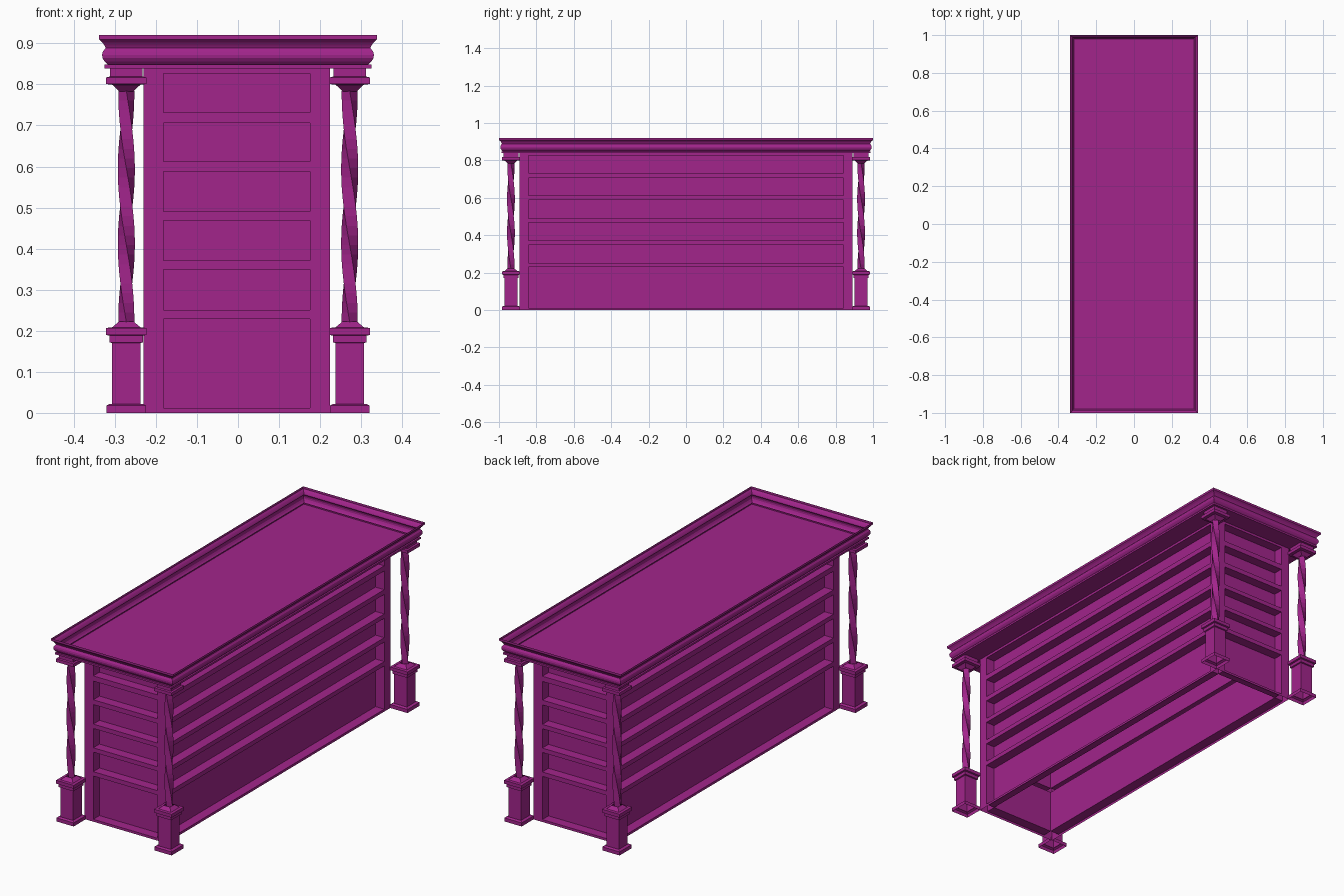
import bpy, bmesh
from math import sin, cos, pi, radians
from mathutils import Vector

if "Cube" in bpy.data.objects:
    bpy.data.objects.remove(bpy.data.objects["Cube"])

purple = bpy.data.materials.new("purple_paint")
purple.diffuse_color = (0.36, 0.018, 0.26, 1)
purple.use_nodes = True
purple.node_tree.nodes["Principled BSDF"].inputs["Base Color"].default_value = purple.diffuse_color


def finish(bm, name):
    """Turn a bmesh into a named, coloured object."""
    bmesh.ops.remove_doubles(bm, verts=bm.verts, dist=1e-5)
    mesh = bpy.data.meshes.new(name)
    bm.to_mesh(mesh)
    bm.free()
    mesh.materials.append(purple)
    obj = bpy.data.objects.new(name, mesh)
    bpy.context.collection.objects.link(obj)
    return obj


def loft(bm, rings):
    """Skin a stack of counter-clockwise rings, lowest first."""
    loops = [[bm.verts.new(p) for p in ring] for ring in rings]
    for lo, hi in zip(loops, loops[1:]):
        n = len(lo)
        for i in range(n):
            j = (i + 1) % n
            bm.faces.new((lo[i], lo[j], hi[j], hi[i]))
    return loops


def rect(hx, hy, z):
    return [(-hx, -hy, z), (hx, -hy, z), (hx, hy, z), (-hx, hy, z)]


# Cabinet body: thin shell, six shelf recesses on every side, open underneath
HX, HY, MARGIN, DEPTH, TOP = 0.227, 0.89, 0.049, 0.049, 0.839
levels = [0, 0.012, 0.229, 0.251, 0.349, 0.371, 0.468, 0.49,
          0.588, 0.612, 0.706, 0.732, 0.827, TOP]
bm = bmesh.new()


def side(normal, half, reach):
    n = Vector(normal)
    t = Vector((0, 0, 1)).cross(n)

    def corners(u0, u1, z0, z1, d):
        return [n * (reach - d) + t * u + Vector((0, 0, z))
                for u, z in ((u0, z0), (u1, z0), (u1, z1), (u0, z1))]

    def quad(pts):
        bm.faces.new([bm.verts.new(p) for p in pts])

    us = [-half, MARGIN - half, half - MARGIN, half]
    for row, (z0, z1) in enumerate(zip(levels, levels[1:])):
        for col, (u0, u1) in enumerate(zip(us, us[1:])):
            p = corners(u0, u1, z0, z1, 0)
            if col == 1 and row % 2:
                q = corners(u0, u1, z0, z1, DEPTH)
                quad(q)
                for i in range(4):
                    j = (i + 1) % 4
                    quad((p[i], p[j], q[j], q[i]))
            else:
                quad(p)


for s in (-1, 1):
    side((0, s, 0), HX, HY)
    side((s, 0, 0), HY, HX)
body = finish(bm, "cabinet_body")
body.location.x = -0.003

# Cornice: moulded sheet around a sunken top panel
profile = [(0.325, 0.839), (0.325, 0.848), (0.318, 0.849), (0.325, 0.856),
           (0.330, 0.864), (0.331, 0.872), (0.329, 0.880), (0.322, 0.889),
           (0.325, 0.895), (0.330, 0.902), (0.338, 0.909), (0.338, 0.920)]
bm = bmesh.new()
loops = loft(bm, [rect(x, x + 0.662, z) for x, z in profile])
bm.faces.new(loops[0][::-1])
finish(bm, "cornice_and_top")

# Column: square pedestal, twisted square shaft, square capital
pedestal = [(0.048, 0), (0.048, 0.018), (0.040, 0.022), (0.035, 0.022),
            (0.035, 0.170), (0.041, 0.172), (0.041, 0.188), (0.049, 0.190),
            (0.049, 0.207), (0.035, 0.208), (0.017, 0.223)]
capital = [(0.017, 0.783), (0.034, 0.799), (0.049, 0.801), (0.049, 0.817),
           (0.040, 0.819), (0.040, 0.839)]
bm = bmesh.new()
for part in (pedestal, capital):
    loft(bm, [rect(r, r, z) for r, z in part])
steps, z0, z1 = 24, 0.221, 0.784
shaft = []
for k in range(steps + 1):
    f = k / steps
    r = 0.0195 + 0.0015 * sin(pi * f)
    a = -radians(270) * f
    shaft.append([(r * cos(a + i * pi / 2), r * sin(a + i * pi / 2),
                   z0 + (z1 - z0) * f) for i in range(4)])
loft(bm, shaft)
column = finish(bm, "column_front_left")

# One column at each corner
spots = {"column_front_left": (-1, -1), "column_front_right": (1, -1),
         "column_back_left": (-1, 1), "column_back_right": (1, 1)}
for name, (sx, sy) in spots.items():
    obj = column
    if name != column.name:
        obj = bpy.data.objects.new(name, column.data)
        bpy.context.collection.objects.link(obj)
    obj.location = (sx * 0.272, sy * 0.936, 0)
